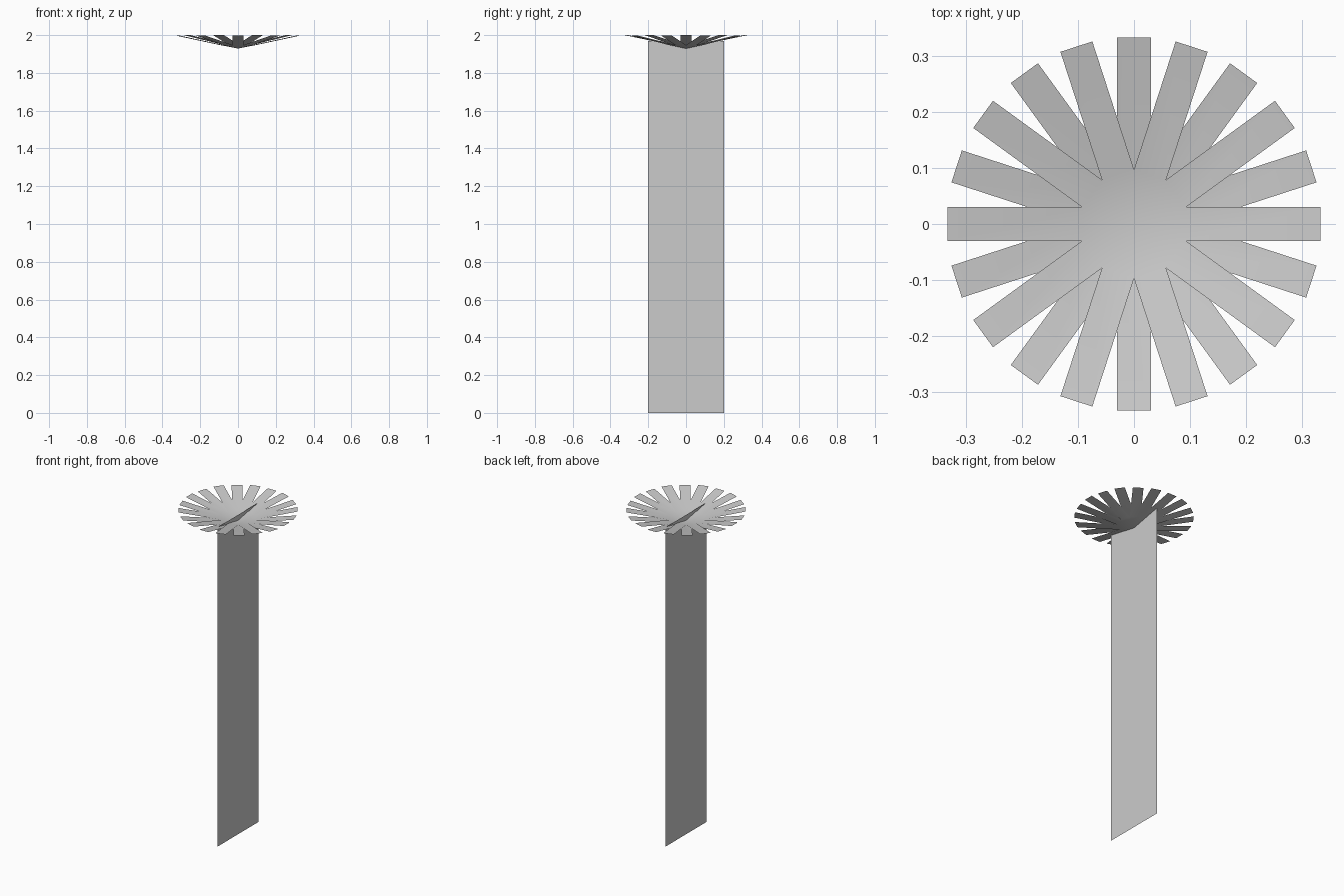
import bpy, bmesh
from math import pi, sin, cos, tan

if "Cube" in bpy.data.objects:
    bpy.data.objects.remove(bpy.data.objects["Cube"])

PETALS = 10
HALF_W = 0.03          # half petal width = half side of the central decagon
INNER = HALF_W / tan(pi / PETALS)
TIP = 0.333


def mesh_object(name, bm):
    me = bpy.data.meshes.new(name)
    bm.to_mesh(me)
    bm.free()
    ob = bpy.data.objects.new(name, me)
    bpy.context.collection.objects.link(ob)
    return ob


def petal_ring(name, turn, z_apex, z_tip):
    """Shallow ten-sided cone with a straight petal continuing each side."""
    bm = bmesh.new()
    slope = (z_tip - z_apex) / TIP
    apex = bm.verts.new((0, 0, z_apex))

    def vert(a, r, side):
        return bm.verts.new((r * cos(a) - side * sin(a),
                             r * sin(a) + side * cos(a), z_apex + slope * r))

    for i in range(PETALS):
        a = turn + i * 2 * pi / PETALS
        in_r, in_l = vert(a, INNER, -HALF_W), vert(a, INNER, HALF_W)
        out_r, out_l = vert(a, TIP, -HALF_W), vert(a, TIP, HALF_W)
        bm.faces.new((apex, in_r, in_l))
        bm.faces.new((in_r, out_r, out_l, in_l))
    bmesh.ops.remove_doubles(bm, verts=bm.verts[:], dist=1e-4)
    for f in bm.faces:
        f.smooth = True
    return mesh_object(name, bm)


# two layers of petals, the lower one turned half a step
petal_ring("upper_petals", 0, 1.934, 2.0)
petal_ring("lower_petals", pi / PETALS, 1.929, 1.997)

# flat card stem in the x = 0 plane
bm = bmesh.new()
bm.faces.new([bm.verts.new((0, y, z)) for y, z in
              ((-0.2, 0), (0.2, 0), (0.2, 1.968), (-0.2, 1.968))])
mesh_object("stem", bm)
